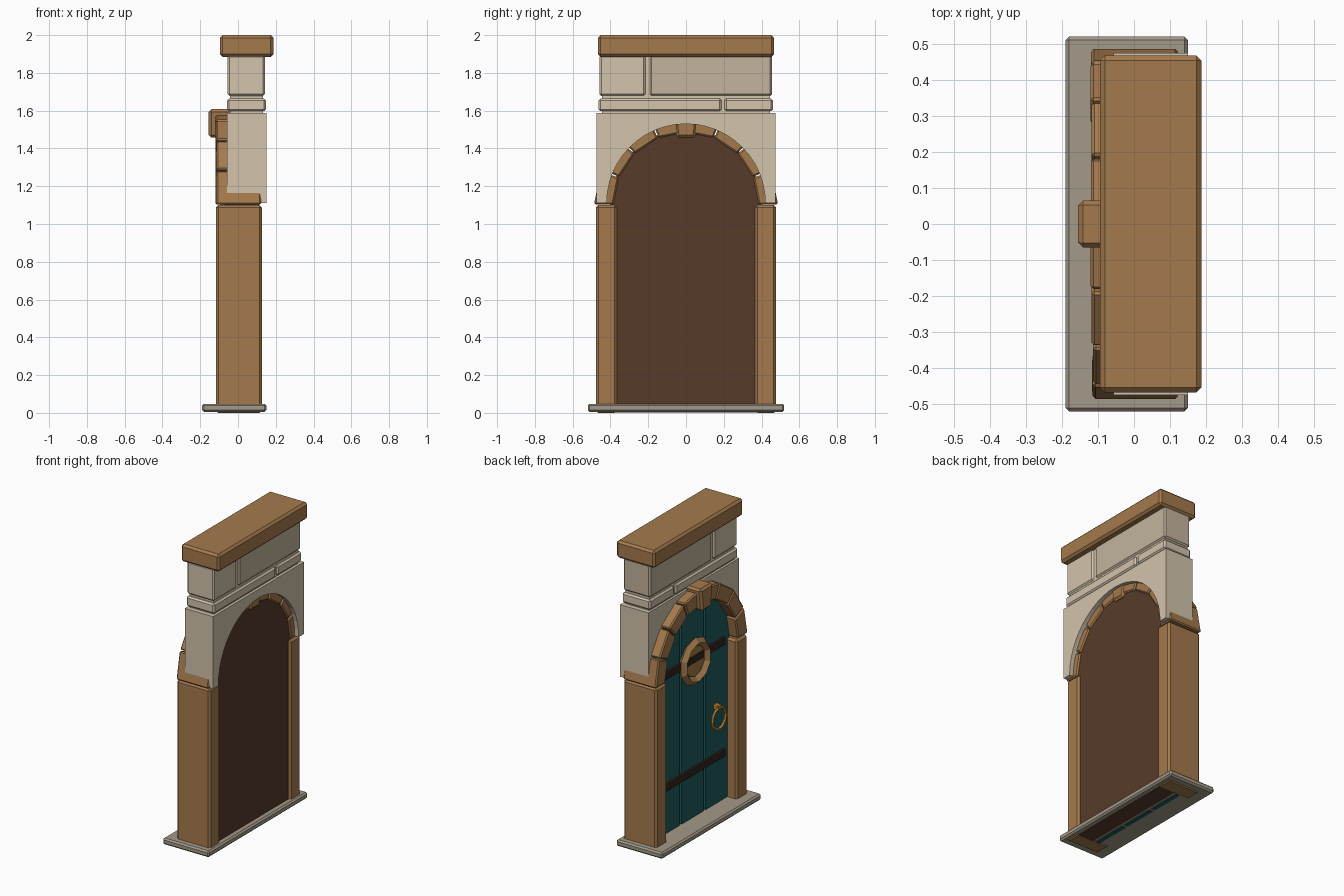
import bpy, bmesh, math, random

if "Cube" in bpy.data.objects:
    bpy.data.objects.remove(bpy.data.objects["Cube"])

random.seed(4)
mats = {}


def paint(obj, name, hexcol):
    if name not in mats:
        m = bpy.data.materials.new(name)
        rgb = [int(hexcol[i:i + 2], 16) / 255 for i in (0, 2, 4)]
        m.diffuse_color = [((c + 0.055) / 1.055) ** 2.4 for c in rgb] + [1]
        m.use_nodes = True
        m.node_tree.nodes["Principled BSDF"].inputs["Base Color"].default_value = m.diffuse_color
        mats[name] = m
    obj.data.materials.append(mats[name])


WOOD = ("wood", "A57A4D")
DARK = ("dark_wood", "573B2A")
IRON = ("iron", "33261F")
TEAL = ("teal_paint", "1F5A5C")
CREAM = ("plaster", "D3C4AC")
STONE = ("stone", "C3B49D")
GREY = ("sill_stone", "A39A88")
GOLD = ("brass", "C08A35")
GLASS = ("amber_glass", "A07C40")


def prism(name, pts, x0, x1, mat, bevel=0.0):
    """Extrude a (y, z) outline from x0 to x1."""
    bm = bmesh.new()
    f = bm.faces.new([bm.verts.new((x0, y, z)) for y, z in pts])
    ext = bmesh.ops.extrude_face_region(bm, geom=[f])["geom"]
    bmesh.ops.translate(bm, vec=(x1 - x0, 0, 0),
                        verts=[v for v in ext if isinstance(v, bmesh.types.BMVert)])
    bmesh.ops.recalc_face_normals(bm, faces=bm.faces)
    if bevel:
        bmesh.ops.bevel(bm, geom=bm.edges[:], offset=bevel, segments=1,
                        affect='EDGES', profile=0.5)
    me = bpy.data.meshes.new(name)
    bm.to_mesh(me)
    bm.free()
    ob = bpy.data.objects.new(name, me)
    bpy.context.collection.objects.link(ob)
    paint(ob, *mat)
    return ob


def box(name, x0, x1, y0, y1, z0, z1, mat, bevel=0.0):
    return prism(name, [(y0, z0), (y1, z0), (y1, z1), (y0, z1)], x0, x1, mat, bevel)


def polar(r, a, zc):
    return (r * math.cos(a), zc + r * math.sin(a))


def torus(name, loc, R, r, n, k, mat):
    bpy.ops.mesh.primitive_torus_add(major_segments=n, minor_segments=k, major_radius=R,
                                     minor_radius=r, location=loc, rotation=(0, math.pi / 2, 0))
    ob = bpy.context.object
    ob.name = name
    paint(ob, *mat)
    return ob


# Sill and jambs
box("sill", -0.19, 0.15, -0.52, 0.52, 0.006, 0.048, GREY, 0.01)
for s, side in ((-1, "left"), (1, "right")):
    y0, y1 = sorted((s * 0.365, s * 0.477))
    box("jamb_" + side, -0.117, 0.127, y0, y1, 0.0, 1.1, WOOD, 0.013)

# Plaster block with arched opening
ZC = 1.11
arch = [polar(0.42, math.pi * i / 24, ZC) for i in range(25)]
prism("plaster_arch", [(0.475, ZC), (0.475, 1.588), (-0.475, 1.588), (-0.475, ZC)] + arch[::-1],
      -0.057, 0.15, CREAM)

# Eight arch blocks and keystone
step = math.pi / 8
for i in range(8):
    a, b = i * step + 0.008, (i + 1) * step - 0.008
    prism("arch_block_%d" % (i + 1),
          [polar(0.385, a, 1.1), polar(0.487, a, 1.1), polar(0.487, b, 1.1), polar(0.385, b, 1.1)],
          -0.117 + random.uniform(-0.004, 0.004), 0.122, WOOD, 0.008)
prism("keystone", [(-0.05, 1.457), (0.05, 1.457), (0.067, 1.608), (-0.067, 1.608)],
      -0.155, 0.13, WOOD, 0.014)

# Door: arched backing and three painted planks
R = 0.4
back = [polar(R, math.pi * i / 20, 1.1) for i in range(21)]
prism("door_back", [(-R, 0.002), (R, 0.002)] + back, 0.0, 0.112, DARK)
box("door_core", -0.03, 0.0, -0.37, 0.37, 0.01, 1.2, DARK)
prism("door_core_top", back, -0.03, 0.0, DARK)
for n, (a, b) in enumerate(((-0.385, -0.135), (-0.115, 0.115), (0.135, 0.385))):
    top = [(y, 1.1 + math.sqrt(R * R - y * y)) for y in (b + (a - b) * i / 8 for i in range(9))]
    prism("door_plank_%d" % (n + 1), [(a, 0.002), (b, 0.002)] + top, -0.048, -0.02, TEAL)

# Iron straps
for name, z in (("lower_strap", 0.36), ("upper_strap", 1.1)):
    box(name, -0.064, -0.04, -0.325, 0.345, z - 0.025, z + 0.025, IRON, 0.005)

# Round window
prism("window_pane", [polar(0.125, math.tau * i / 10, 1.09) for i in range(10)], -0.058, -0.04, GLASS)
frame = torus("window_frame", (-0.068, 0, 1.09), 0.128, 0.028, 10, 4, WOOD)

# Door pull
box("pull_mount", -0.085, -0.045, -0.255, -0.215, 0.68, 0.715, GOLD, 0.006)
torus("pull_ring", (-0.078, -0.235, 0.625), 0.07, 0.01, 12, 6, GOLD)

# Stone courses above the arch
box("course_core", -0.043, 0.133, -0.445, 0.445, 1.58, 1.9, CREAM)
box("lower_course_long", -0.058, 0.148, -0.462, 0.188, 1.597, 1.664, CREAM, 0.01)
box("lower_course_short", -0.058, 0.148, 0.204, 0.46, 1.597, 1.664, CREAM, 0.01)
box("upper_course_short", -0.055, 0.142, -0.458, -0.214, 1.678, 1.895, CREAM, 0.01)
box("upper_course_long", -0.055, 0.142, -0.192, 0.456, 1.678, 1.895, STONE, 0.01)

# Top beam
box("cap_beam", -0.095, 0.187, -0.467, 0.467, 1.885, 2.0, WOOD, 0.014)
